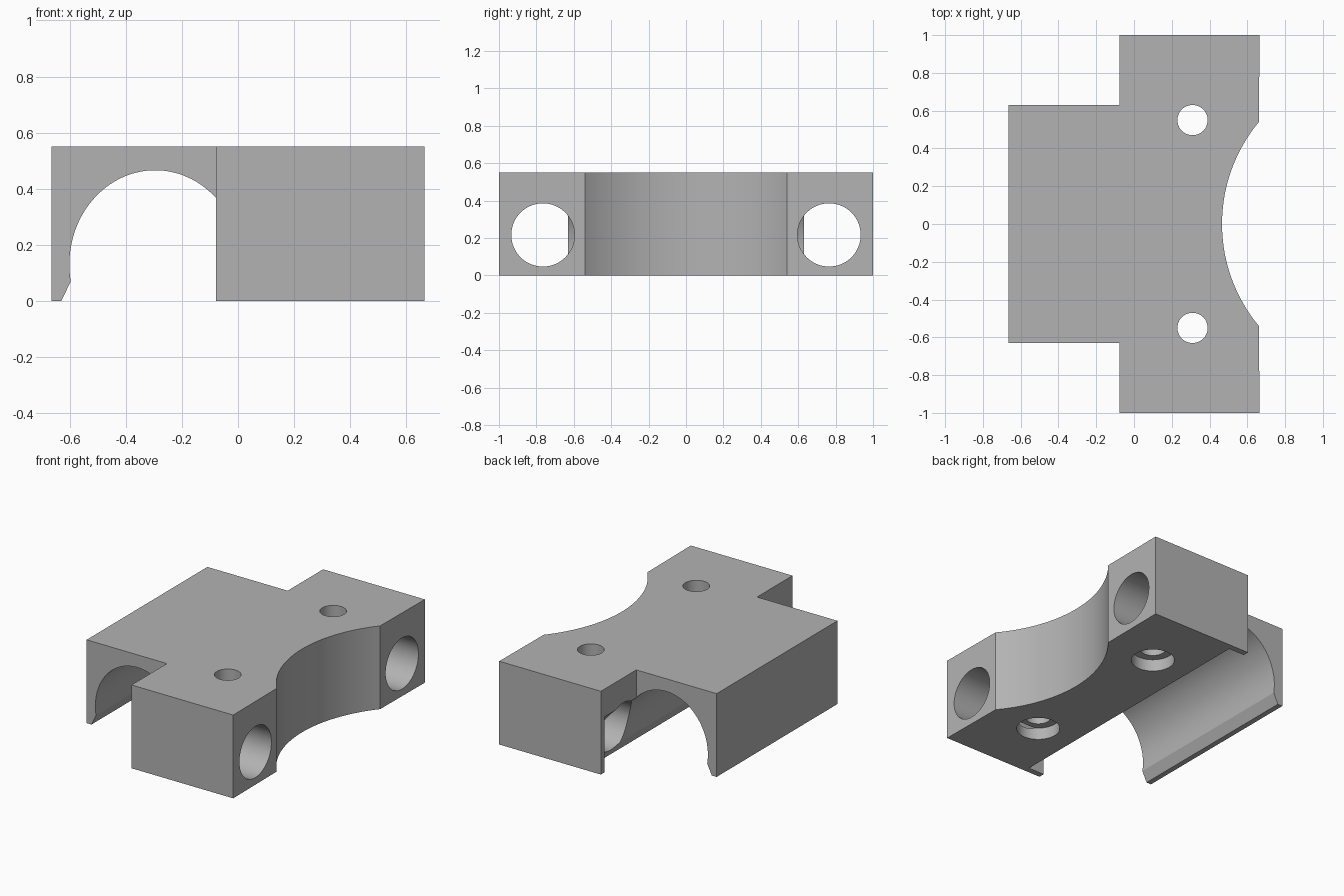
import bpy, bmesh
from math import sin, cos, asin, pi, radians
from mathutils import Matrix, Vector

if "Cube" in bpy.data.objects:
    bpy.data.objects.remove(bpy.data.objects["Cube"])

HEIGHT = 0.55


def make_object(name, bm):
    bmesh.ops.recalc_face_normals(bm, faces=bm.faces)
    mesh = bpy.data.meshes.new(name)
    bm.to_mesh(mesh)
    bm.free()
    obj = bpy.data.objects.new(name, mesh)
    bpy.context.collection.objects.link(obj)
    return obj


def prism(name, points, direction):
    """Extrude a closed outline along a direction."""
    bm = bmesh.new()
    face = bm.faces.new([bm.verts.new(p) for p in points])
    moved = bmesh.ops.extrude_face_region(bm, geom=[face])["geom"]
    bmesh.ops.translate(bm, vec=Vector(direction),
                        verts=[g for g in moved if isinstance(g, bmesh.types.BMVert)])
    return make_object(name, bm)


def cylinder(name, radius, start, end, sides=64):
    a, b = Vector(start), Vector(end)
    axis = b - a
    bm = bmesh.new()
    turn = axis.to_track_quat("Z", "Y").to_matrix().to_4x4()
    bmesh.ops.create_cone(bm, cap_ends=True, segments=sides, radius1=radius, radius2=radius,
                          depth=axis.length, matrix=Matrix.Translation((a + b) / 2) @ turn)
    return make_object(name, bm)


# T-shaped block with a shallow scallop on its +x side
scallop_radius, half_chord = 0.845, 0.54
sweep = asin(half_chord / scallop_radius)
scallop_x = 0.466 + scallop_radius
steps = 40
outline = [(-0.665, -0.63), (-0.078, -0.63), (-0.078, -1), (0.665, -1)]
for i in range(steps + 1):
    t = sweep * (2 * i / steps - 1)
    outline.append((scallop_x - scallop_radius * cos(t), scallop_radius * sin(t)))
outline += [(0.665, 1), (-0.078, 1), (-0.078, 0.63), (-0.665, 0.63)]
body = prism("bracket_body", [(x, y, 0) for x, y in outline], (0, 0, HEIGHT))

# Lengthwise arched channel with flared lips, stopping short of the wing ends
cx, cz, rx, rz = -0.295, 0.13, 0.306, 0.336
low = asin((0.07 - cz) / rz)
arch = [(cx + 0.382, -0.1)]
for i in range(65):
    t = low + (pi - 2 * low) * i / 64
    arch.append((cx + rx * cos(t), cz + rz * sin(t)))
arch.append((cx - 0.382, -0.1))
cutters = [prism("channel_cutter", [(x, -0.96, z) for x, z in arch], (0, 1.92, 0))]

# Mirrored cross bores and counterbored screw holes
for side in (-1, 1):
    y = 0.765 * side
    cutters.append(cylinder("bore_cutter", 0.169, (-0.3, y, 0.216), (0.9, y, 0.216)))
    y = 0.55 * side
    cutters.append(cylinder("screw_cutter", 0.08, (0.31, y, -0.1), (0.31, y, 0.7)))
    cutters.append(cylinder("counterbore_cutter", 0.133, (0.31, y, -0.1), (0.31, y, 0.08)))

bpy.ops.object.select_all(action="DESELECT")
bpy.context.view_layer.objects.active = body
body.select_set(True)
for cutter in cutters:
    cutter.hide_render = True
    mod = body.modifiers.new("cut", "BOOLEAN")
    mod.operation = "DIFFERENCE"
    mod.solver = "EXACT"
    mod.object = cutter
    bpy.ops.object.modifier_apply(modifier=mod.name)
for cutter in cutters:
    bpy.data.objects.remove(cutter)

# Single grey finish
grey = bpy.data.materials.new("plain_grey")
grey.use_nodes = True
colour = (0.45, 0.45, 0.45, 1)
grey.diffuse_color = colour
grey.node_tree.nodes["Principled BSDF"].inputs["Base Color"].default_value = colour
body.data.materials.clear()
body.data.materials.append(grey)
bpy.ops.object.shade_smooth_by_angle(angle=radians(20))
